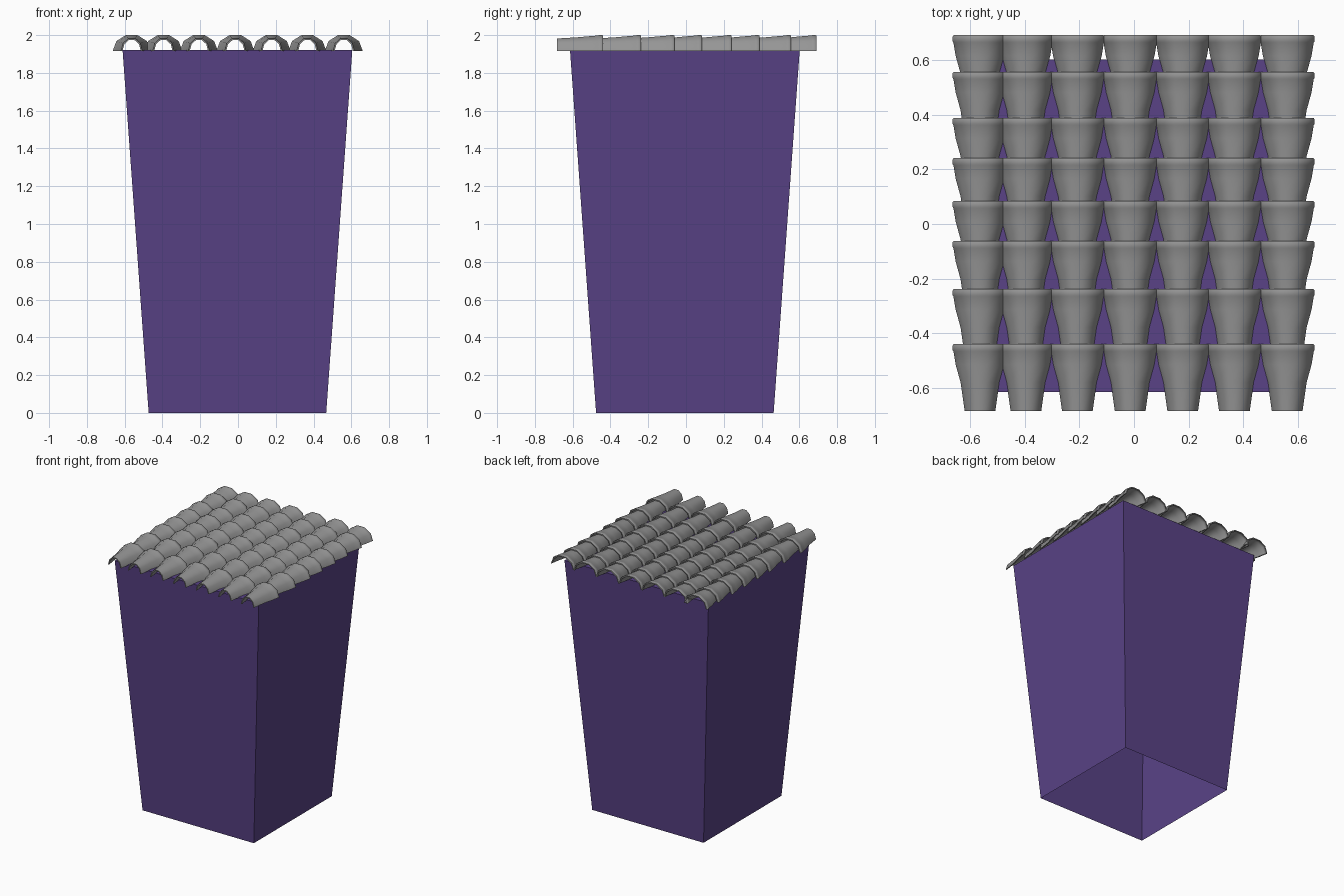
import bpy, bmesh, math

if "Cube" in bpy.data.objects:
    bpy.data.objects.remove(bpy.data.objects["Cube"])


def material(name, rgb):
    m = bpy.data.materials.new(name)
    m.diffuse_color = (*rgb, 1)
    m.use_nodes = True
    m.node_tree.nodes["Principled BSDF"].inputs["Base Color"].default_value = m.diffuse_color
    return m


def add_object(name, bm, mat):
    bmesh.ops.recalc_face_normals(bm, faces=bm.faces)
    me = bpy.data.meshes.new(name)
    bm.to_mesh(me)
    bm.free()
    me.materials.append(mat)
    ob = bpy.data.objects.new(name, me)
    bpy.context.collection.objects.link(ob)
    return ob


purple = material("purple wall", (0.1, 0.055, 0.24))
grey = material("grey tile", (0.3, 0.3, 0.3))

# Tapered tower body, open underneath
bm = bmesh.new()
corners = [(-1, -1), (1, -1), (1, 1), (-1, 1)]
rings = [[bm.verts.new((x * r - 0.003, y * r - 0.006, z)) for x, y in corners]
         for r, z in ((0.47, 0), (0.608, 1.92))]
for i in range(4):
    j = (i + 1) % 4
    bm.faces.new((rings[0][i], rings[0][j], rings[1][j], rings[1][i]))
bm.faces.new(rings[1])
add_object("tower_body", bm, purple)

# Roof tile: flared half pipe. Distance from back end, half width, height
PROFILE = [(0, 0.096, 0.080), (0.005, 0.1, 0.083), (0.022, 0.1, 0.083),
           (0.027, 0.097, 0.081), (0.075, 0.089, 0.077),
           (0.14, 0.071, 0.071), (0.245, 0.056, 0.065)]
COLUMNS = [-0.563, -0.395, -0.207, -0.014, 0.178, 0.367, 0.56]
ROWS = [0.69, 0.556, 0.388, 0.241, 0.084, -0.062, -0.238, -0.439]
SEGS, WALL, BASE = 5, 0.008, 1.917


def add_tile(bm, cx, back):
    def skin(inset):
        grid = []
        for d, w, h in PROFILE:
            ring = []
            for k in range(SEGS + 1):
                a = math.pi * k / SEGS
                z = (h - inset) * math.sin(a) / math.sin(math.pi * 2 / 5)
                ring.append(bm.verts.new((cx + (w - inset) * math.cos(a), back - d, BASE + z)))
            grid.append(ring)
        return grid
    outer, inner = skin(0), skin(WALL)
    n = len(PROFILE)
    for i in range(n - 1):
        for g in (outer, inner):
            for k in range(SEGS):
                bm.faces.new((g[i][k], g[i][k + 1], g[i + 1][k + 1], g[i + 1][k]))
        for k in (0, SEGS):
            bm.faces.new((outer[i][k], outer[i + 1][k], inner[i + 1][k], inner[i][k]))
    for i in (0, n - 1):
        for k in range(SEGS):
            bm.faces.new((outer[i][k], outer[i][k + 1], inner[i][k + 1], inner[i][k]))


# One object per row of tiles
for r, y in enumerate(ROWS):
    bm = bmesh.new()
    for x in COLUMNS:
        add_tile(bm, x, y)
    row = add_object(f"roof_tile_row_{r + 1}", bm, grey)
    bpy.ops.object.select_all(action='DESELECT')
    row.select_set(True)
    bpy.context.view_layer.objects.active = row
    bpy.ops.object.shade_smooth_by_angle(angle=math.radians(42))
